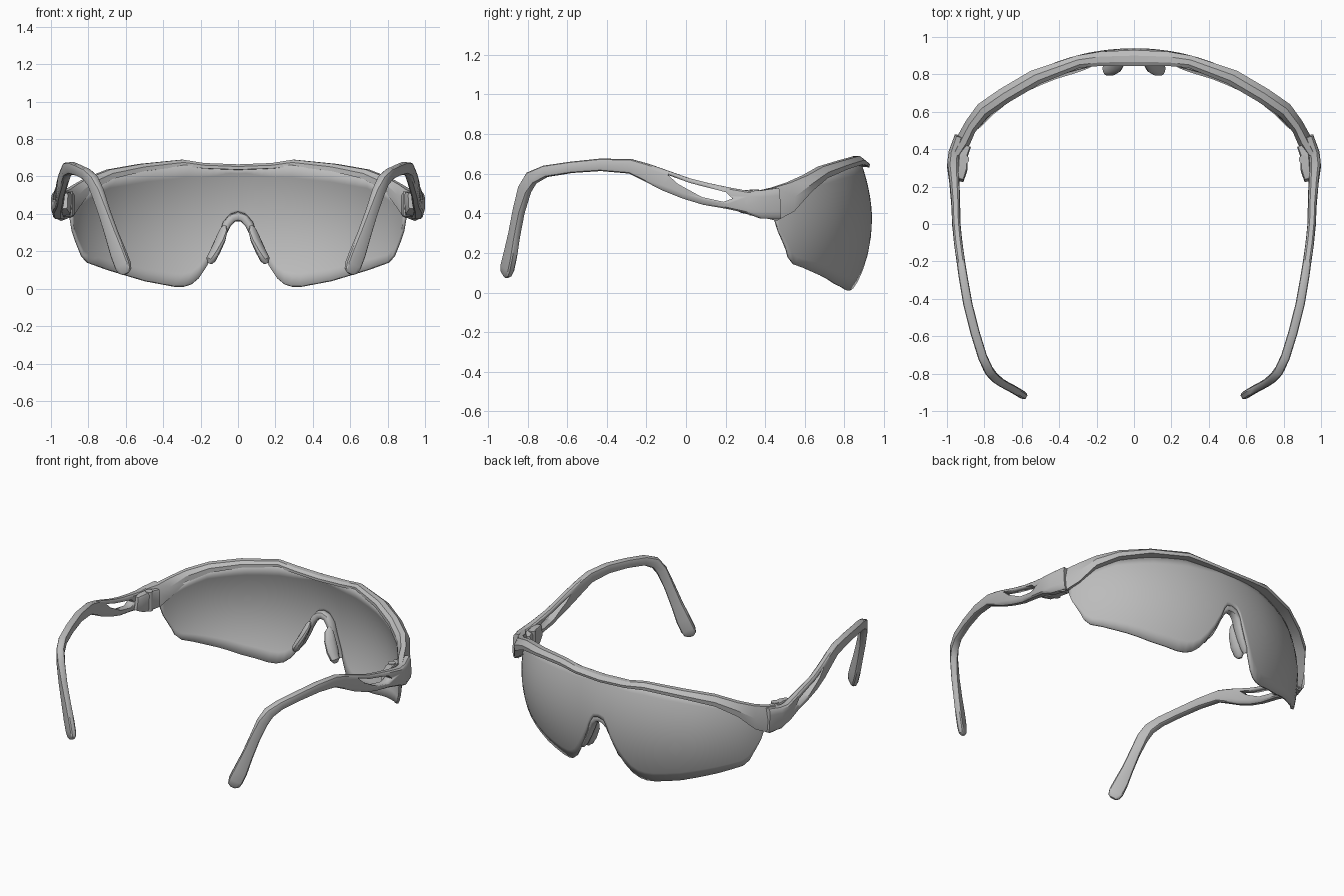
import bpy, bmesh, math
from mathutils import Vector

if "Cube" in bpy.data.objects:
    bpy.data.objects.remove(bpy.data.objects["Cube"])

grey = bpy.data.materials.new("grey")
grey.diffuse_color = (0.5, 0.5, 0.5, 1)
grey.use_nodes = True
grey.node_tree.nodes["Principled BSDF"].inputs["Base Color"].default_value = grey.diffuse_color


def finish(name, bm, angle=35):
    bmesh.ops.recalc_face_normals(bm, faces=bm.faces)
    me = bpy.data.meshes.new(name)
    bm.to_mesh(me)
    bm.free()
    me.materials.append(grey)
    ob = bpy.data.objects.new(name, me)
    bpy.context.collection.objects.link(ob)
    bpy.ops.object.select_all(action='DESELECT')
    ob.select_set(True)
    bpy.context.view_layer.objects.active = ob
    bpy.ops.object.shade_smooth_by_angle(angle=math.radians(angle))
    return ob


def loft(name, rings, angle=35):
    """Skin a list of equal-sized closed rings and cap both ends."""
    bm = bmesh.new()
    vs = [[bm.verts.new(p) for p in r] for r in rings]
    n = len(rings[0])
    for a, b in zip(vs, vs[1:]):
        for i in range(n):
            bm.faces.new((a[i], a[(i + 1) % n], b[(i + 1) % n], b[i]))
    bm.faces.new(vs[0])
    bm.faces.new(vs[-1][::-1])
    return finish(name, bm, angle)


def tube(name, stations, power=0.6, sides=12, angle=35):
    """Sweep a rounded-box section; station = x, y, z, width, height."""
    pts = [Vector(s[:3]) for s in stations]
    rings = []
    for i, s in enumerate(stations):
        t = (pts[min(i + 1, len(pts) - 1)] - pts[max(i - 1, 0)]).normalized()
        side = t.cross(Vector((0, 0, 1))).normalized()
        up = side.cross(t)
        ring = []
        for k in range(sides):
            a = math.tau * (k + 0.5) / sides
            c, d = math.cos(a), math.sin(a)
            c = math.copysign(abs(c) ** power, c)
            d = math.copysign(abs(d) ** power, d)
            ring.append(pts[i] + side * c * s[3] / 2 + up * d * s[4] / 2)
        rings.append(ring)
    return loft(name, rings, angle)


def mirror(ob):
    ob.modifiers.new("mirror", 'MIRROR')
    ob.modifiers["mirror"].use_mirror_merge = False


def lerp(table, x):
    for (x0, z0), (x1, z1) in zip(table, table[1:]):
        if x <= x1:
            return z0 + (z1 - z0) * (x - x0) / (x1 - x0)
    return table[-1][1]


# One-piece wraparound lens
bottom = [(0, .40), (.04, .39), (.065, .35), (.09, .28), (.13, .19), (.17, .115), (.21, .055),
          (.25, .022), (.29, .01), (.34, .01), (.5, .04), (.7, .10), (.81, .14), (.84, .175),
          (.87, .25), (.89, .31), (.9, .37)]
top = [(0, .645), (.28, .665), (.5, .635), (.7, .59), (.8, .53), (.87, .46), (.9, .41)]


def lens_point(x, z):
    y = .19 + .75 * math.sqrt(1 - (x / .96) ** 2)
    return (x, y - .6 * (z - .35) ** 2 * (1 + x * x), z)


xs = [x for x, _ in bottom] + [.02, .42, .58, .64, .76, .855]
xs = sorted({s * x for x in xs for s in (-1, 1)})
bm = bmesh.new()
cols = []
for x in xs:
    lo, hi = lerp(bottom, abs(x)), lerp(top, abs(x))
    cols.append([bm.verts.new(lens_point(x, lo + (hi - lo) * k / 10)) for k in range(11)])
for a, b in zip(cols, cols[1:]):
    for k in range(10):
        bm.faces.new((a[k], a[k + 1], b[k + 1], b[k]))
lens = finish("lens", bm)
if lens.data.polygons[len(lens.data.polygons) // 2].normal.y < 0:
    lens.data.flip_normals()
shell = lens.modifiers.new("shell", 'SOLIDIFY')
shell.thickness, shell.offset = .016, -1

# Brow bar: outer x, y, inner x, y, top z, bottom z
half = [(0, .93, 0, .845, .665, .632), (.18, .922, .18, .845, .672, .638),
        (.31, .90, .29, .835, .690, .648), (.55, .82, .5, .75, .667, .622),
        (.72, .72, .67, .65, .637, .578), (.835, .64, .785, .57, .592, .51),
        (.90, .55, .85, .49, .555, .41), (.95, .46, .88, .42, .53, .362),
        (.985, .38, .925, .36, .515, .38)]
full = [(-a, b, -c, d, e, f) for a, b, c, d, e, f in half[:0:-1]] + half
rings = []
for xo, yo, xi, yi, zt, zb in full:
    o, i = Vector((xo, yo, 0)), Vector((xi, yi, 0))
    h = zt - zb
    rings.append([o.lerp(i, f) + Vector((0, 0, z)) for f, z in (
        (.05, zb), (0, zt - h * .5), (.35, zt), (.75, zt), (1, zt - h * .35), (1, zb + h * .15))])
loft("brow_bar", rings, 25)

# Temples: x, y, centre z, width, height, with a slot cut near the hinge
arm = tube("temple", [
    (.935, .47, .45, .05, .16), (.962, .38, .445, .062, .145), (.967, .31, .457, .066, .115),
    (.960, .22, .475, .055, .11), (.953, .10, .498, .048, .115), (.950, 0, .526, .046, .11),
    (.940, -.1, .564, .046, .105), (.926, -.2, .607, .046, .09), (.914, -.28, .637, .048, .075),
    (.888, -.43, .645, .05, .064), (.85, -.58, .632, .05, .058), (.81, -.71, .612, .05, .06),
    (.778, -.78, .578, .05, .07), (.752, -.815, .52, .048, .07), (.715, -.845, .41, .044, .066),
    (.675, -.868, .29, .042, .074), (.64, -.887, .19, .044, .09), (.615, -.902, .125, .044, .092),
    (.604, -.909, .095, .036, .075), (.598, -.912, .08, .016, .035)], power=.5)
slot = [(-.09, .593), (.02, .553), (.20, .507), (.235, .475), (.19, .458), (.08, .482), (-.04, .548)]
cutter = loft("slot_cutter", [[(x, y, z) for y, z in slot] for x in (.8, 1.1)])
cutter.hide_render = True
cutter.hide_set(True)
cut = arm.modifiers.new("slot", 'BOOLEAN')
cut.object, cut.solver = cutter, 'EXACT'
mirror(arm)

# Hinge blocks and knuckles on the inside of each temple
mirror(tube("hinge_block", [(.895, .42, .45, .05, .12), (.915, .36, .45, .05, .13),
                            (.918, .29, .46, .055, .12), (.93, .235, .47, .04, .085)], .3, 8))
bm = bmesh.new()
bmesh.ops.create_cone(bm, cap_ends=True, segments=12, radius1=.024, radius2=.024, depth=.13)
bmesh.ops.translate(bm, verts=bm.verts, vec=(.905, .345, .455))
mirror(finish("hinge_knuckle", bm))

# Nose bridge arch
leg = [(.03, .905, .378, .055, .05), (.06, .90, .345, .06, .045), (.08, .895, .295, .06, .036),
       (.105, .89, .235, .055, .034), (.135, .885, .17, .045, .03), (.15, .88, .145, .025, .02)]
tube("nose_bridge", [(-s[0],) + s[1:] for s in leg[::-1]] + [(0, .905, .387, .055, .054)] + leg, .8)

# Soft nose pads
mirror(tube("nose_pad", [(.072, .87, .335, .02, .015), (.078, .86, .31, .055, .03),
                         (.095, .845, .26, .075, .042), (.122, .832, .20, .08, .05),
                         (.145, .825, .155, .065, .05), (.153, .825, .135, .03, .025)], .9))
